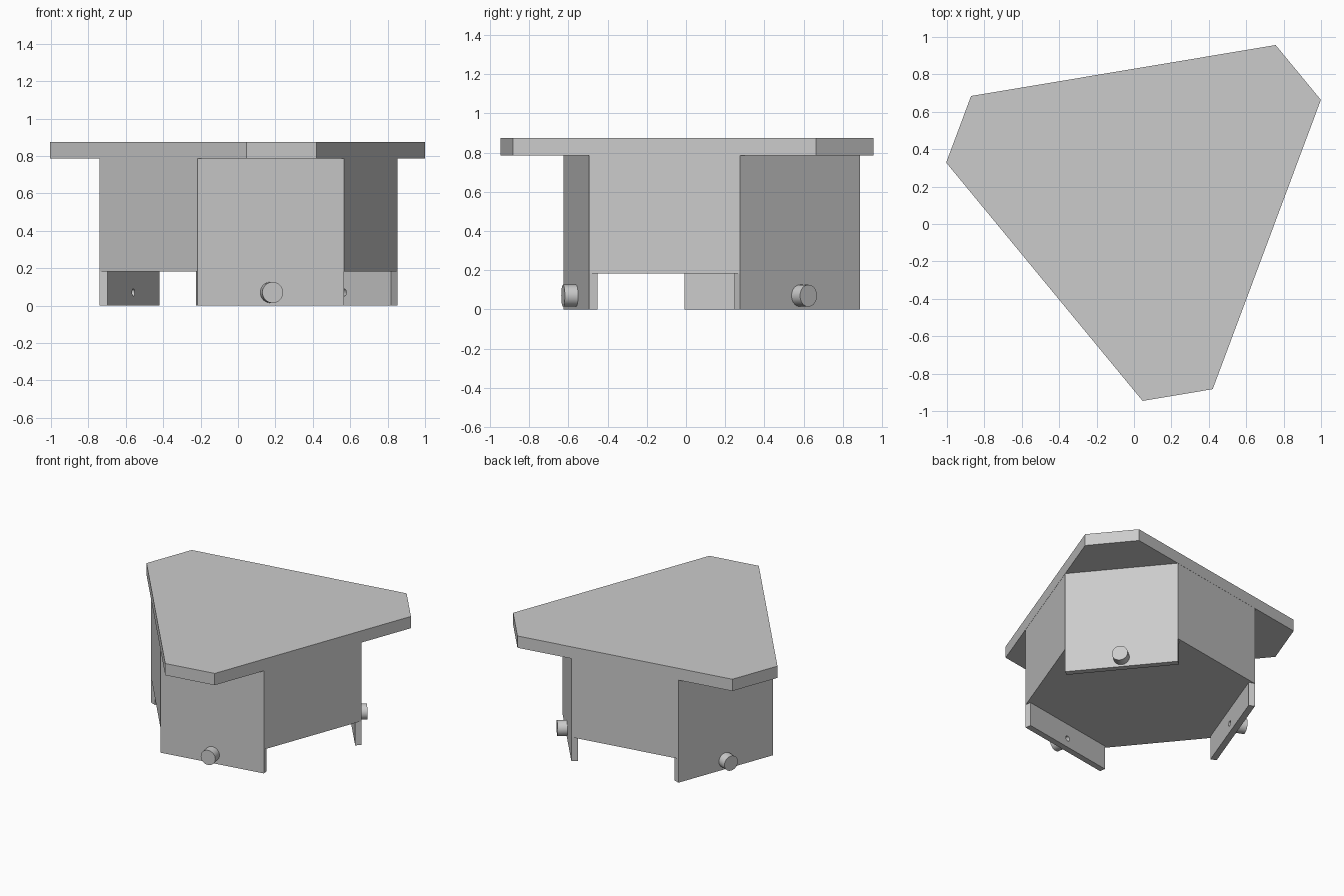
import bpy, bmesh
from math import radians, tan, pi
from mathutils import Matrix, Vector

cube = bpy.data.objects.get("Cube")
if cube:
    bpy.data.objects.remove(cube, do_unlink=True)

CENTRE = Vector((0.058, 0.134, 0))
ANGLES = [radians(a) for a in (-80.5, 39.5, 159.5)]
REACH, CORNER = 1.063, 0.19          # tabletop: distance and half width of short edges
WALL, THICK = 0.704, 0.045           # end panels: distance and thickness
WALL_HALF = CORNER + (REACH - WALL) * tan(pi / 6)
UNDER, PLATE, TOP = 0.183, 0.785, 0.875

grey = bpy.data.materials.new("light grey")
grey.use_nodes = True
colour = (0.6, 0.6, 0.6, 1)
grey.diffuse_color = colour
grey.node_tree.nodes["Principled BSDF"].inputs["Base Color"].default_value = colour


def add_object(name, bm):
    mesh = bpy.data.meshes.new(name)
    bmesh.ops.recalc_face_normals(bm, faces=bm.faces)
    bm.to_mesh(mesh)
    bm.free()
    mesh.materials.append(grey)
    obj = bpy.data.objects.new(name, mesh)
    bpy.context.collection.objects.link(obj)
    return obj


def placed(angle):
    return Matrix.Translation(CENTRE) @ Matrix.Rotation(angle, 4, 'Z')


def clipped_triangle(name, reach, half, z0, z1):
    """Prism with three short and three long sides."""
    bm = bmesh.new()
    ring = [bm.verts.new(placed(a) @ Vector((reach, s * half, z0)))
            for a in ANGLES for s in (-1, 1)]
    face = bm.faces.new(ring)
    up = bmesh.ops.extrude_face_region(bm, geom=[face])["geom"]
    bmesh.ops.translate(bm, vec=(0, 0, z1 - z0),
                        verts=[v for v in up if isinstance(v, bmesh.types.BMVert)])
    # the starting face stays as the underside
    if face.is_valid is False or len(bm.faces) < 8:
        bm.faces.new(ring)
    return add_object(name, bm)


def box(name, angle, lo, hi):
    bm = bmesh.new()
    lo, hi = Vector(lo), Vector(hi)
    bmesh.ops.create_cube(bm, size=1, matrix=placed(angle) @ Matrix.Translation((lo + hi) / 2)
                          @ Matrix.Diagonal((*(hi - lo), 1)))
    return add_object(name, bm)


def peg(name, angle, radius, x0, x1, z):
    bm = bmesh.new()
    bmesh.ops.create_cone(bm, cap_ends=True, segments=32, radius1=radius, radius2=radius,
                          depth=x1 - x0, matrix=placed(angle)
                          @ Matrix.Translation(((x0 + x1) / 2, 0, z))
                          @ Matrix.Rotation(pi / 2, 4, 'Y'))
    return add_object(name, bm)


# Tabletop and solid body
clipped_triangle("tabletop", REACH, CORNER, PLATE, TOP)
clipped_triangle("body", WALL - 0.002, WALL_HALF, UNDER, PLATE)

# Three end panels that act as legs, each with a bored hole and a round knob
for side, angle in zip(("front", "back_left", "back_right"), ANGLES):
    panel = box(side + "_leg_panel", angle,
                (WALL - THICK, -WALL_HALF, 0), (WALL, WALL_HALF, PLATE))
    cutter = peg(side + "_hole_cutter", angle, 0.02, WALL - 0.1, WALL + 0.03, 0.07)
    cutter.hide_render = True
    cutter.hide_viewport = True
    bore = panel.modifiers.new("bore", 'BOOLEAN')
    bore.operation = 'DIFFERENCE'
    bore.solver = 'EXACT'
    bore.object = cutter

    knob = peg(side + "_knob", angle, 0.056, WALL, WALL + 0.068, 0.07)
    bpy.ops.object.select_all(action='DESELECT')
    knob.select_set(True)
    bpy.context.view_layer.objects.active = knob
    bpy.ops.object.shade_smooth_by_angle(angle=radians(30))
